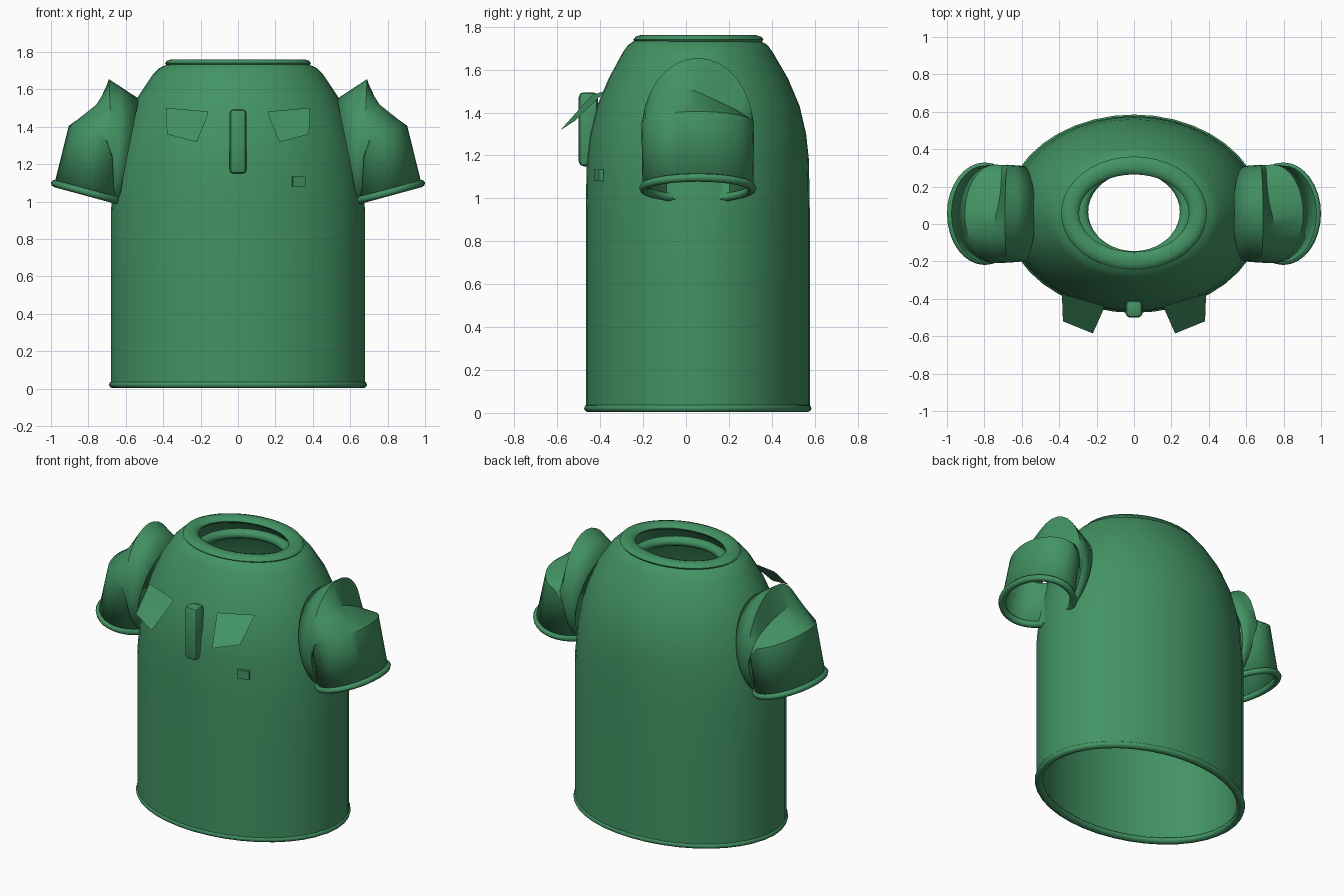
import bpy, bmesh, math
from mathutils import Vector

if "Cube" in bpy.data.objects:
    bpy.data.objects.remove(bpy.data.objects["Cube"])

green = bpy.data.materials.new("leaf green cloth")
green.diffuse_color = (0.055, 0.29, 0.125, 1)
green.use_nodes = True
green.node_tree.nodes["Principled BSDF"].inputs["Base Color"].default_value = green.diffuse_color
CY = 0.055


def make(name, verts, faces, angle=35):
    me = bpy.data.meshes.new(name)
    me.from_pydata([tuple(v) for v in verts], [], faces)
    bm = bmesh.new()
    bm.from_mesh(me)
    bmesh.ops.recalc_face_normals(bm, faces=bm.faces)
    bm.to_mesh(me)
    bm.free()
    me.materials.append(green)
    ob = bpy.data.objects.new(name, me)
    bpy.context.collection.objects.link(ob)
    bpy.ops.object.select_all(action='DESELECT')
    ob.select_set(True)
    bpy.context.view_layer.objects.active = ob
    bpy.ops.object.shade_smooth_by_angle(angle=math.radians(angle))
    return ob


def loft(name, rings, closed=False, angle=35):
    """Skin a list of equal-length closed rings."""
    n = len(rings[0])
    verts = [v for r in rings for v in r]
    last = len(rings) if closed else len(rings) - 1
    faces = []
    for i in range(last):
        a, b = i * n, ((i + 1) % len(rings)) * n
        for j in range(n):
            k = (j + 1) % n
            faces.append((a + j, a + k, b + k, b + j))
    return make(name, verts, faces, angle)


def flat_ring(rx, front, back, z, n=40):
    c, ry = (front + back) / 2, (back - front) / 2
    return [Vector((rx * math.cos(2 * math.pi * j / n), c + ry * math.sin(2 * math.pi * j / n), z))
            for j in range(n)]


def tube(name, rx, ry, cy, z, r, h):
    """Elliptical piping with an octagonal-to-round section."""
    rings = []
    for i in range(10):
        a = 2 * math.pi * i / 10
        d = r * math.cos(a)
        rings.append(flat_ring(rx + d, cy - ry - d, cy + ry + d, z + h * math.sin(a)))
    return loft(name, rings, True, 50)


def upright_ring(top, bottom, ry, n=32):
    """Tilted ellipse from a top and a bottom point in the x-z plane."""
    t, b = Vector((top[0], CY, top[1])), Vector((bottom[0], CY, bottom[1]))
    return [(t + b) / 2 + (t - b) / 2 * math.cos(2 * math.pi * j / n)
            + Vector((0, ry * math.sin(2 * math.pi * j / n), 0)) for j in range(n)]


# body shell: half width, front y, back y, height
outer = [(0.68, -0.467, 0.577, 0.02), (0.68, -0.467, 0.577, 0.6), (0.68, -0.467, 0.577, 0.95),
         (0.655, -0.463, 0.573, 1.18), (0.63, -0.448, 0.56, 1.3), (0.59, -0.415, 0.53, 1.43),
         (0.535, -0.36, 0.475, 1.56), (0.455, -0.295, 0.405, 1.68), (0.42, -0.27, 0.38, 1.715),
         (0.375, -0.24, 0.345, 1.735)]
inner = [(0.35, -0.22, 0.33, 1.70)] + \
        [(a - .025, f + .025, b - .025, z - .01) for a, f, b, z in reversed(outer[:-2])]
loft("body", [flat_ring(*p) for p in outer + inner], True)

# hem, neck piping and the smaller inner neck ring
tube("hem", 0.665, 0.505, CY, 0.022, 0.025, 0.02)
tube("collar", 0.342, 0.255, 0.058, 1.74, 0.048, 0.022)
tube("inner_collar", 0.28, 0.245, 0.065, 1.65, 0.035, 0.03)

# sleeves: armhole, raised crest, sunken fold, elbow edge, cuff
hole = upright_ring((0.53, 1.55), (0.65, 0.95), 0.255)
crest = upright_ring((0.69, 1.655), (0.66, 0.965), 0.262)
elbow = upright_ring((0.905, 1.405), (0.58, 1.30), 0.263)
cuff = upright_ring((0.98, 1.10), (0.615, 1.0), 0.258)
fold = []
for j, (c, e) in enumerate(zip(crest, elbow)):
    dip = max(0, math.cos(2 * math.pi * j / 32 - math.radians(28))) ** 3
    fold.append(c.lerp(e, 0.4) + Vector((-0.05, -0.03, -0.075)) * dip)
shoulder = [h.lerp(c, 0.6) for h, c in zip(hole, crest)]
along, across = Vector((0.965, 0, 0.262)), Vector((-0.262, 0, 0.965))
centre = Vector((0.798, CY, 1.048))
piping = []
for i in range(8):
    a = 2 * math.pi * i / 8
    d = 0.022 * math.cos(a)
    piping.append([centre + along * (0.187 + d) * math.cos(2 * math.pi * j / 32)
                   + Vector((0, (0.252 + d) * math.sin(2 * math.pi * j / 32), 0))
                   + across * 0.02 * math.sin(a) for j in range(32)])


def mirrored(ring, s):
    return [Vector((v.x * s, v.y, v.z)) for v in ring]


def plate(name, corners, depth):
    """Thin slab from four corners and a thickness vector."""
    c = [Vector(p) for p in corners]
    v = c + [p + Vector(depth) for p in c]
    f = [(0, 1, 2, 3), (7, 6, 5, 4)] + [(i, (i + 1) % 4, (i + 1) % 4 + 4, i + 4) for i in range(4)]
    return make(name, v, f, 20)


for s, side in ((-1, "left"), (1, "right")):
    rings = [mirrored(r, s) for r in (hole, shoulder, crest, fold, elbow, cuff)]
    sleeve = loft(side + "_sleeve", rings, angle=32)
    sol = sleeve.modifiers.new("cloth", 'SOLIDIFY')
    sol.thickness, sol.offset = 0.015, -1
    loft(side + "_cuff", [mirrored(r, s) for r in piping], True, 50)
    # lifted chest flaps
    plate(side + "_flap", [(s * .16, -.45, 1.47), (s * .385, -.385, 1.49),
                           (s * .38, -.52, 1.36), (s * .22, -.585, 1.318)], (0, 0.012, 0.012))

# placket strip with rounded edges
bm = bmesh.new()
bmesh.ops.create_cube(bm, size=1)
for v in bm.verts:
    v.co = Vector((v.co.x * 0.09, v.co.y * 0.09 - 0.455, v.co.z * 0.345 + 1.322))
bmesh.ops.bevel(bm, geom=bm.edges[:], offset=0.022, segments=2, affect='EDGES', profile=0.5)
me = bpy.data.meshes.new("tmp")
bm.to_mesh(me)
bm.free()
make("placket", [v.co.copy() for v in me.vertices], [tuple(p.vertices) for p in me.polygons])
bpy.data.meshes.remove(me)

# small chest tag
plate("tag", [(.293, -.43, 1.08), (.362, -.405, 1.08), (.362, -.405, 1.135), (.293, -.43, 1.135)],
      (-0.004, 0.02, 0))
